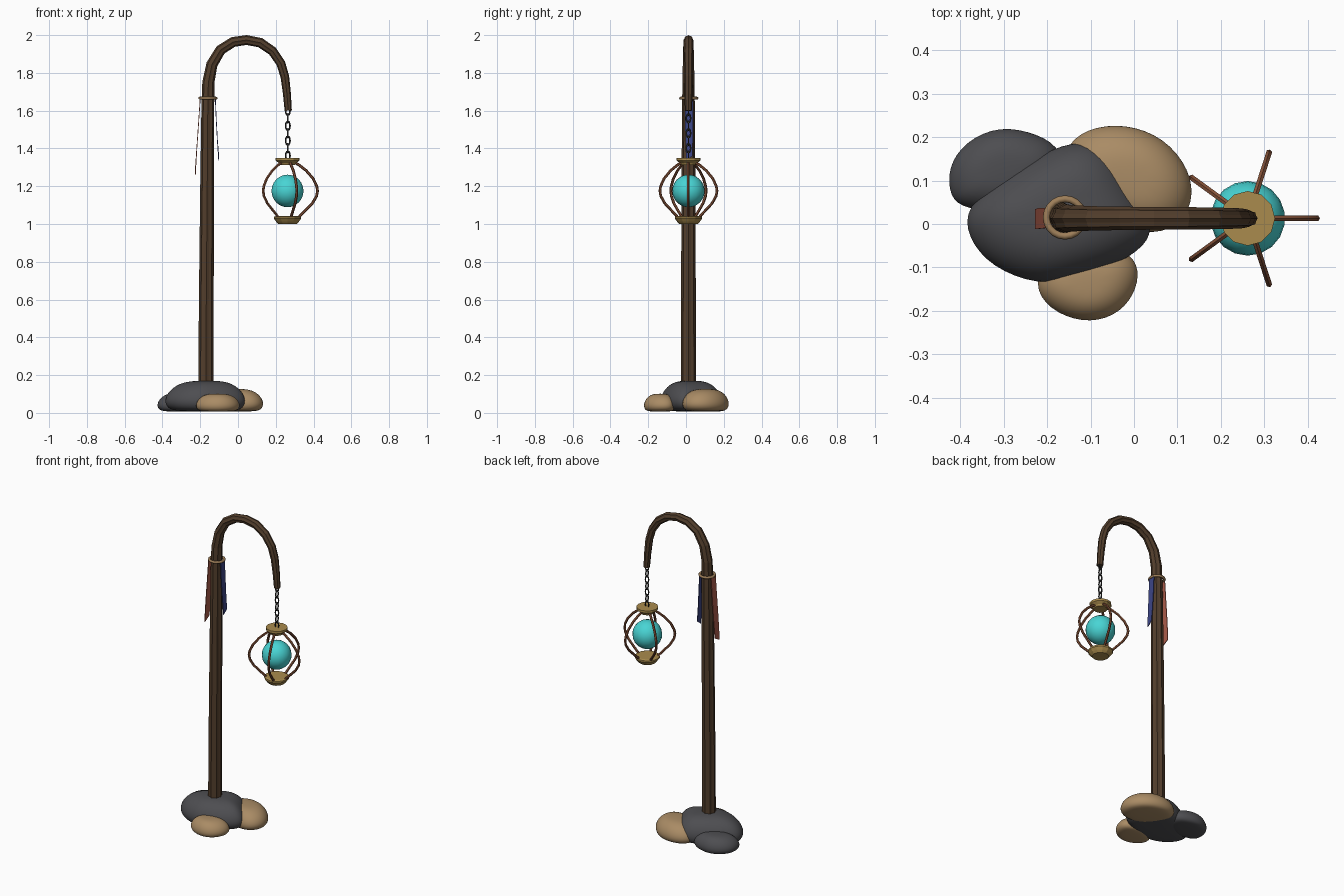
import bpy, math
from mathutils import Matrix, Vector

cube = bpy.data.objects.get("Cube")
if cube:
    bpy.data.objects.remove(cube, do_unlink=True)


def material(name, r, g, b):
    m = bpy.data.materials.new(name)
    m.use_nodes = True
    m.diffuse_color = (r, g, b, 1)
    bsdf = next(n for n in m.node_tree.nodes if n.type == 'BSDF_PRINCIPLED')
    bsdf.inputs["Base Color"].default_value = (r, g, b, 1)
    return m


wood = material("dark wood", .085, .048, .025)
slate = material("slate stone", .075, .075, .082)
sand = material("sand stone", .40, .26, .13)
brass = material("brass", .40, .26, .075)
copper = material("copper", .24, .085, .04)
glow = material("turquoise glass", .065, .66, .66)
iron = material("dark iron", .03, .03, .03)
red = material("red cloth", .42, .11, .07)
blue = material("blue cloth", .045, .06, .24)
rope = material("rope", .34, .21, .10)


def loft(name, rings, mat, closed=False, smooth=None):
    """Skin a list of equal rings; ends are capped unless the loop is closed."""
    n, count = len(rings[0]), len(rings)
    faces = []
    for i in range(count if closed else count - 1):
        a, b = i * n, (i + 1) % count * n
        for j in range(n):
            k = (j + 1) % n
            faces.append((a + j, a + k, b + k, b + j))
    if not closed:
        faces.append(tuple(reversed(range(n))))
        faces.append(tuple((count - 1) * n + j for j in range(n)))
    mesh = bpy.data.meshes.new(name)
    mesh.from_pydata([v for ring in rings for v in ring], [], faces)
    mesh.materials.append(mat)
    ob = bpy.data.objects.new(name, mesh)
    bpy.context.collection.objects.link(ob)
    bpy.ops.object.select_all(action='DESELECT')
    ob.select_set(True)
    bpy.context.view_layer.objects.active = ob
    bpy.ops.object.mode_set(mode='EDIT')
    bpy.ops.mesh.select_all(action='SELECT')
    bpy.ops.mesh.normals_make_consistent(inside=False)
    bpy.ops.object.mode_set(mode='OBJECT')
    if smooth:
        bpy.ops.object.shade_smooth_by_angle(angle=math.radians(smooth))
    return ob


def sweep(name, path, radii, sides, mat, closed=False, flute=1, smooth=None):
    """Tube along a path of (x, z) points; flute pulls in every other corner."""
    pts = [Vector((x, 0, z)) for x, z in path]
    rings = []
    for i, p in enumerate(pts):
        nxt = pts[(i + 1) % len(pts)] if closed else pts[min(i + 1, len(pts) - 1)]
        prv = pts[i - 1] if closed or i else p
        t = (nxt - prv).normalized()
        side = Vector((t.z, 0, -t.x))
        ring = []
        for j in range(sides):
            a = math.tau * j / sides
            r = radii[i] * (flute if j % 2 else 1)
            ring.append(p + side * r * math.cos(a) + Vector((0, r * math.sin(a), 0)))
        rings.append(ring)
    return loft(name, rings, mat, closed, smooth)


def lathe(name, profile, sides, mat, loc, smooth=None):
    rings = [[(r * math.cos(math.tau * j / sides), r * math.sin(math.tau * j / sides), z)
              for j in range(sides)] for r, z in profile]
    ob = loft(name, rings, mat, smooth=smooth)
    ob.location = loc
    return ob


def rock(name, outline, centre, height, mat):
    """Domed boulder grown from its plan outline."""
    c = Vector(centre)
    rings = []
    for scale, lift in ((.74, 0), (.95, .12), (1.03, .36), (.92, .68), (.66, .93), (.32, 1.02)):
        ring = []
        for p in outline:
            q = c + (Vector(p) - c) * scale
            ring.append((q.x, q.y, .006 + (height - .006) * lift))
        rings.append(ring)
    ob = loft(name, rings, mat)
    mod = ob.modifiers.new("Rounded", 'SUBSURF')
    mod.levels = mod.render_levels = 2
    bpy.ops.object.modifier_apply(modifier=mod.name)
    bpy.ops.object.shade_smooth_by_angle(angle=math.radians(40))


# Boulders around the foot
rock("main_rock", [(-.39, .04), (-.385, -.03), (-.33, -.1), (-.22, -.142), (-.14, -.125),
                   (-.05, -.1), (.03, -.05), (.045, 0), (0, .08), (-.045, .165),
                   (-.12, .197), (-.21, .165), (-.3, .11)], (-.165, .025), .168, slate)
rock("back_slate_rock", [(-.43, .13), (-.425, .06), (-.39, .035), (-.28, .02), (-.17, .08),
                         (-.16, .17), (-.22, .208), (-.31, .228), (-.39, .19)],
     (-.3, .125), .105, slate)
rock("back_sand_rock", [(-.17, .17), (-.15, .08), (-.08, 0), (.03, -.025), (.1, -.01),
                        (.138, .05), (.13, .125), (.07, .2), (-.02, .232), (-.11, .222)],
     (-.01, .105), .125, sand)
rock("front_sand_rock", [(-.23, -.155), (-.215, -.09), (-.13, -.05), (-.03, -.055),
                         (.012, -.09), (.008, -.15), (-.03, -.205), (-.1, -.23), (-.18, -.208)],
     (-.11, -.135), .1, sand)

# Fluted pole bending over into a hook
AXIS = .013
path = [(-.17, .03), (-.168, .6), (-.163, 1.2), (-.16, 1.6), (-.157, 1.75), (-.138, 1.845),
        (-.092, 1.922), (-.025, 1.964), (.045, 1.974), (.118, 1.96), (.183, 1.915),
        (.227, 1.85), (.248, 1.78), (.259, 1.69), (.266, 1.6)]
radii = [.041, .039, .037, .034, .032, .03, .028, .027, .026, .026, .025, .024, .023, .021, .019]
pole = sweep("pole", path, radii, 16, wood, flute=.88)
pole.location.y = AXIS

# Rope collar with two cloth strips hanging from it
collar = [(.043 + .008 * math.cos(a * math.tau / 8), .008 * math.sin(a * math.tau / 8))
          for a in range(8)]
rings = [[(r * math.cos(a * math.tau / 20), r * math.sin(a * math.tau / 20), z)
          for r, z in collar] for a in range(20)]
ring = loft("rope_collar", rings, rope, closed=True, smooth=50)
ring.location = (-.159, AXIS + .002, 1.666)


def strip(name, stations, mat):
    """Thin cloth strip through (x, z, y_min, y_max) stations."""
    t = .002
    loft(name, [[(x - t, a, z), (x + t, a, z), (x + t, b, z + dz), (x - t, b, z + dz)]
                for x, z, a, b, dz in stations], mat)


strip("red_strip", [(-.2, 1.665, -.009, .037, 0), (-.209, 1.53, -.01, .037, 0),
                    (-.218, 1.4, -.011, .037, 0), (-.226, 1.26, -.012, .034, .025)], red)
strip("blue_strip", [(-.12, 1.665, -.005, .037, 0), (-.115, 1.55, -.005, .037, 0),
                     (-.109, 1.44, -.003, .036, 0), (-.102, 1.335, 0, .034, .025)], blue)

# Chain of alternating links
LAMP = (.262, AXIS, 0)
links = 7
for i in range(links):
    oval = []
    for k in range(12):
        a = math.tau * k / 12
        oval.append((.0115 * math.cos(a), .024 * math.sin(a)))
    link = sweep("chain_link", oval, [.0042] * 12, 6, iron, closed=True, smooth=60)
    link.location = (LAMP[0] + .002, AXIS, 1.362 + i * .0395)
    link.rotation_euler.z = math.pi / 2 * (i % 2)

# Lantern: caps, glowing ball and bowed ribs
lathe("top_cap", [(.04, 1.312), (.045, 1.322), (.063, 1.336), (.063, 1.35)], 12, brass, LAMP)
lathe("bottom_cap", [(.048, 1.0), (.06, 1.012), (.072, 1.028), (.072, 1.038), (.06, 1.042)],
      12, brass, LAMP)
bpy.ops.mesh.primitive_uv_sphere_add(segments=18, ring_count=12, radius=.086,
                                     location=(LAMP[0], AXIS, 1.175))
ball = bpy.context.object
ball.name = "glass_ball"
ball.data.materials.append(glow)
bpy.ops.object.shade_smooth_by_angle(angle=math.radians(40))

bow = [(.04, 1.325), (.062, 1.312), (.1, 1.282), (.136, 1.24), (.155, 1.2), (.159, 1.175),
       (.154, 1.148), (.132, 1.11), (.098, 1.075), (.068, 1.045), (.052, 1.025)]
for i in range(5):
    rib = sweep("lantern_rib", bow, [.0075] * len(bow), 6, copper, smooth=35)
    rib.location = LAMP
    rib.rotation_euler.z = math.tau * i / 5
